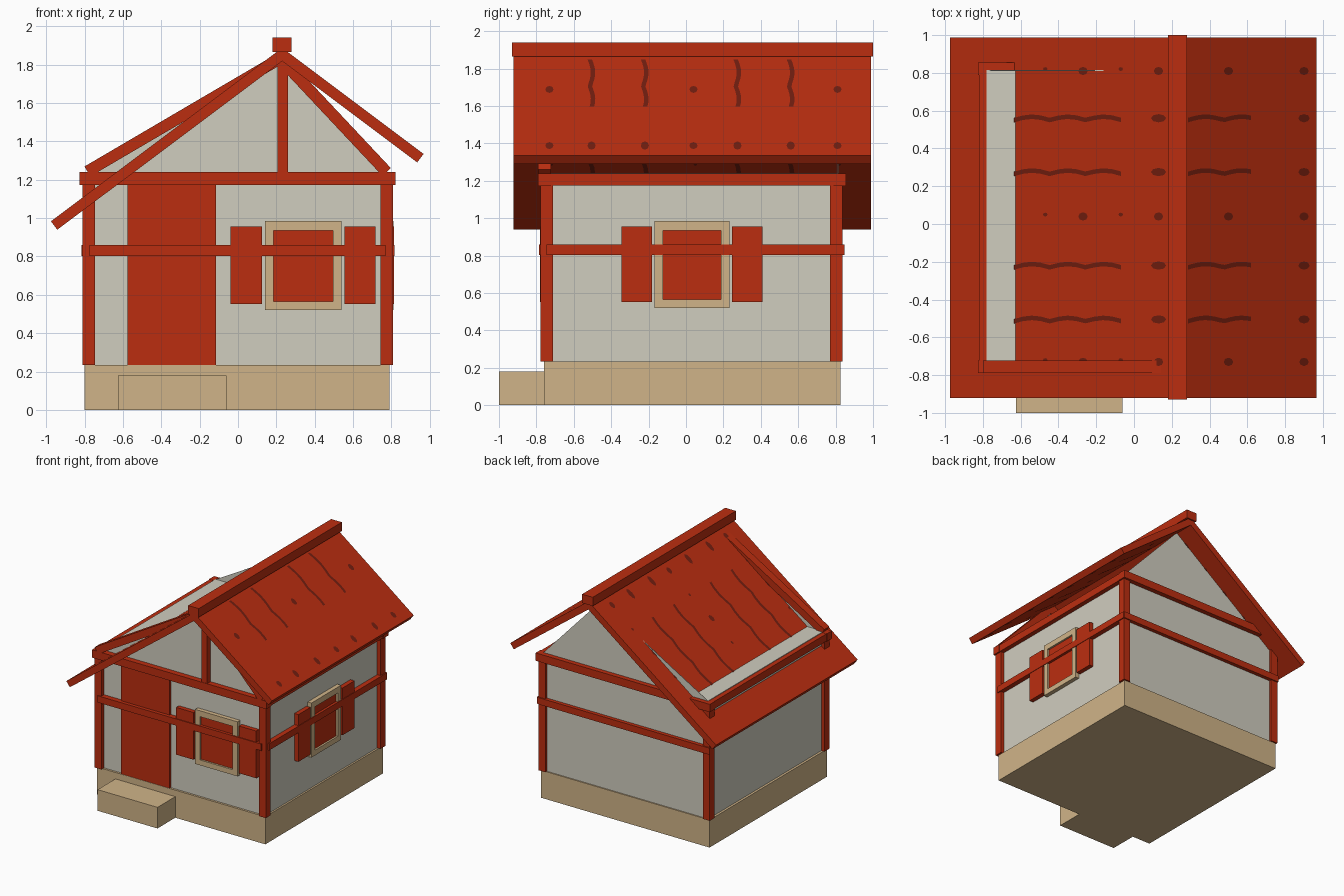
import bpy, bmesh, math

if "Cube" in bpy.data.objects:
    bpy.data.objects.remove(bpy.data.objects["Cube"])

def material(name, rgb):
    m = bpy.data.materials.new(name)
    m.diffuse_color = (*rgb, 1)
    m.use_nodes = True
    m.node_tree.nodes["Principled BSDF"].inputs["Base Color"].default_value = m.diffuse_color
    return m

RED = material("red timber", (0.50, 0.027, 0.005))
DARK = material("dark tile mark", (0.17, 0.013, 0.005))
WALL = material("pale plaster", (0.63, 0.61, 0.52))
TAN = material("tan stone", (0.63, 0.456, 0.246))

def finish(name, bm, mat, fix=True):
    if fix:
        bmesh.ops.recalc_face_normals(bm, faces=bm.faces)
    me = bpy.data.meshes.new(name)
    bm.to_mesh(me)
    bm.free()
    me.materials.append(mat)
    ob = bpy.data.objects.new(name, me)
    bpy.context.collection.objects.link(ob)
    return ob

def prism(name, pts, y0, y1, mat):
    """Profile in x-z pulled along y."""
    bm = bmesh.new()
    a = [bm.verts.new((x, y0, z)) for x, z in pts]
    b = [bm.verts.new((x, y1, z)) for x, z in pts]
    bm.faces.new(a)
    bm.faces.new(b[::-1])
    n = len(pts)
    for i in range(n):
        j = (i + 1) % n
        bm.faces.new((a[i], b[i], b[j], a[j]))
    return finish(name, bm, mat)

def box(name, x0, x1, y0, y1, z0, z1, mat):
    return prism(name, [(x0, z0), (x1, z0), (x1, z1), (x0, z1)], y0, y1, mat)

def beam(name, p, q, w, y0, y1, mat):
    """Sloping timber between two x-z points."""
    dx, dz = q[0] - p[0], q[1] - p[1]
    l = math.hypot(dx, dz)
    nx, nz = -dz / l * w / 2, dx / l * w / 2
    return prism(name, [(p[0] + nx, p[1] + nz), (p[0] - nx, p[1] - nz),
                        (q[0] - nx, q[1] - nz), (q[0] + nx, q[1] + nz)], y0, y1, mat)

# Base, step and walls
box("foundation", -0.80, 0.79, -0.76, 0.825, 0, 0.235, TAN)
box("front_step", -0.625, -0.06, -1.0, -0.75, 0, 0.18, TAN)
box("walls", -0.78, 0.775, -0.742, 0.815, 0.23, 1.243, WALL)
for name, y in (("front_gable", -0.742), ("back_gable", 0.811)):
    prism(name, [(-0.78, 1.24), (0.775, 1.24), (0.235, 1.82)], y, y + 0.004, WALL)

# Corner posts
for sx, x in (("left", -0.81), ("right", 0.742)):
    for sy, y in (("front", -0.778), ("back", 0.77)):
        box(f"{sy}_{sx}_post", x, x + 0.065, y, y + 0.067, 0.235, 1.18, RED)

# Tie beams round the wall top
for sy, y in (("front", -0.79), ("back", 0.788)):
    box(f"{sy}_tie_beam", -0.825, 0.82, y, y + 0.068, 1.173, 1.24, RED)
for sx, x in (("left", -0.82), ("right", 0.75)):
    box(f"{sx}_tie_beam", x, x + 0.065, -0.78, 0.845, 1.175, 1.238, RED)

# Middle rails (none on the left side)
box("front_rail", -0.775, 0.77, -0.787, -0.735, 0.803, 0.86, RED)
box("back_rail", -0.815, 0.81, 0.80, 0.847, 0.803, 0.86, RED)
box("right_rail", 0.765, 0.817, -0.745, 0.842, 0.803, 0.86, RED)

# Front gable timbers
beam("left_rafter", (-0.785, 1.243), (0.225, 1.835), 0.06, -0.79, -0.722, RED)
beam("right_rafter", (0.775, 1.24), (0.235, 1.815), 0.06, -0.79, -0.722, RED)
box("king_post", 0.205, 0.26, -0.787, -0.725, 1.23, 1.80, RED)

# Door
box("door", -0.575, -0.115, -0.757, -0.73, 0.235, 1.175, RED)

# Windows: u runs along the wall, centred on c
def window(label, c, put):
    put(f"{label}_pane", c - 0.155, c + 0.155, 0.565, 0.935, 0.02, RED)
    for s in (-1, 1):
        a, b = sorted((c + s * 0.155, c + s * 0.20))
        put(f"{label}_frame_side", a, b, 0.52, 0.985, 0.036, TAN)
        a, b = sorted((c + s * 0.215, c + s * 0.378))
        put(f"{label}_shutter", a, b, 0.552, 0.955, 0.038, RED)
    put(f"{label}_frame_sill", c - 0.155, c + 0.155, 0.52, 0.565, 0.036, TAN)
    put(f"{label}_frame_head", c - 0.155, c + 0.155, 0.935, 0.985, 0.036, TAN)

window("front_window", 0.34,
       lambda n, a, b, z0, z1, d, m: box(n, a, b, -0.742 - d, -0.735, z0, z1, m))
window("right_window", 0.032,
       lambda n, a, b, z0, z1, d, m: box(n, 0.77, 0.775 + d, a, b, z0, z1, m))

# Roof slabs and ridge
RX, RZ = 0.23, 1.887
def roof_z(x):
    return RZ - 0.75 * abs(x - RX)

for name, e, s in (("left_roof", -0.975, -1), ("right_roof", 0.967, 1)):
    prism(name, [(RX, RZ), (e, roof_z(e)), (e - s * 0.033, roof_z(e) - 0.044),
                 (RX, RZ - 0.069)], -0.922, 0.988, RED)
box("ridge_beam", 0.18, 0.28, -0.93, 1.0, 1.865, 1.94, RED)

# Dark tile marks lying on both faces of the roof slabs
bm = bmesh.new()
def mark(pts):
    for dz, order in ((0.004, 1), (-0.073, -1)):
        bm.faces.new([bm.verts.new((x, y, roof_z(x) + dz)) for x, y in pts][::order])

def blob(x, y, rx=0.025, ry=0.022):
    mark([(x + rx * math.cos(t * math.pi / 4), y + ry * math.sin(t * math.pi / 4))
          for t in range(8)])

def wave(x0, x1, y, n=12):
    def edge(x):
        return y + 0.018 * abs(math.sin((x - x0) / 0.19 * math.pi))
    for i in range(n):
        a, b = x0 + (x1 - x0) * i / n, x0 + (x1 - x0) * (i + 1) / n
        mark([(a, edge(a) - 0.012), (b, edge(b) - 0.012),
              (b, edge(b) + 0.012), (a, edge(a) + 0.012)])

for y in (0.55, 0.265, -0.23, -0.515):
    wave(-0.635, -0.07, y)
    wave(0.285, 0.62, y)
    blob(0.13, y + 0.01, 0.04)
    blob(0.90, y + 0.01, 0.03)
for y in (0.81, 0.04, -0.73):
    for x in (-0.27, 0.13, 0.50, 0.90):
        blob(x, y)
    for x in (-0.47, -0.07):
        blob(x, y + 0.01, 0.012, 0.01)
finish("roof_tile_marks", bm, DARK, fix=False)
